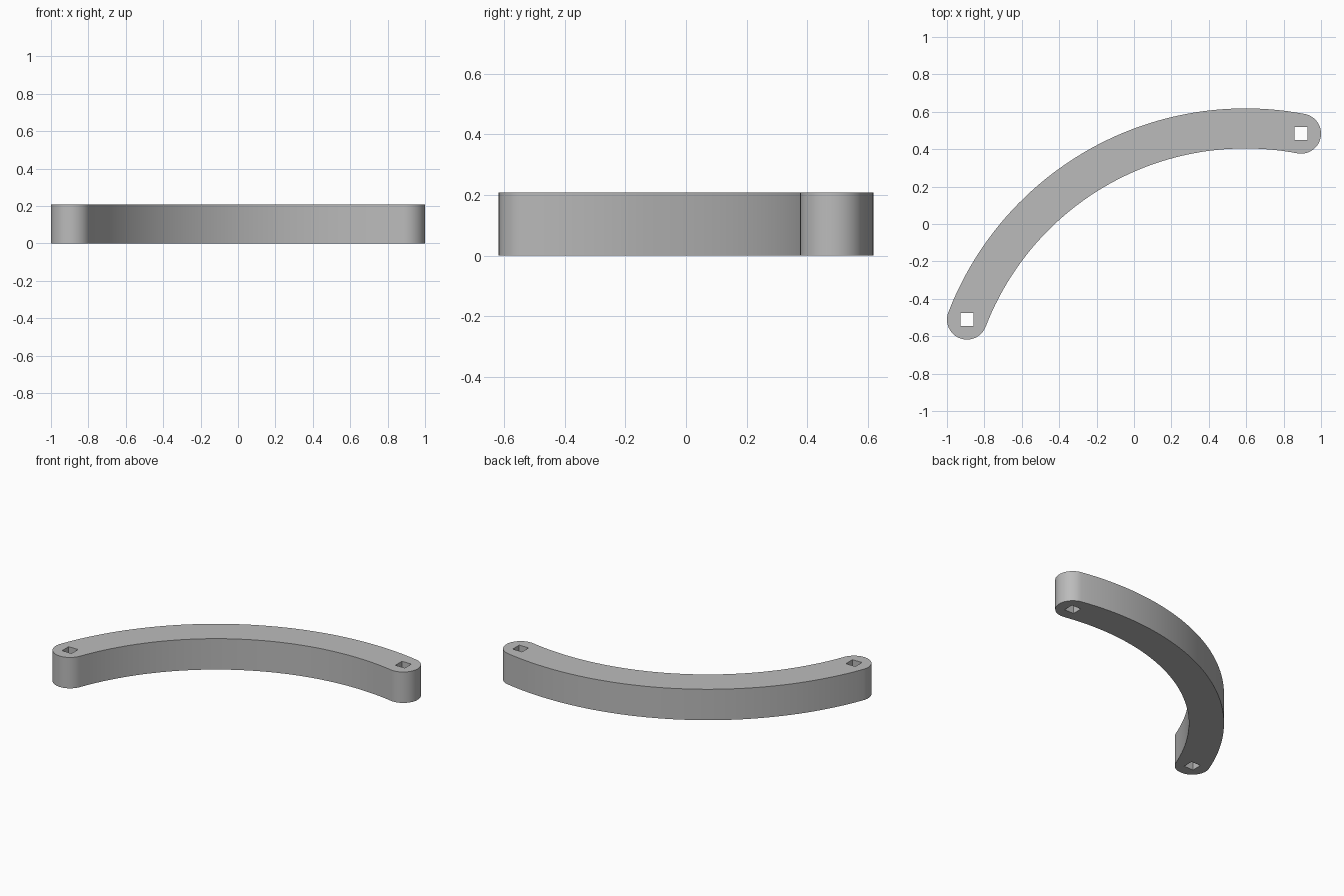
import bpy, bmesh, math
from mathutils import Vector

if "Cube" in bpy.data.objects:
    bpy.data.objects.remove(bpy.data.objects["Cube"])

HEIGHT, HALF_WIDTH, HOLE = 0.208, 0.107, 0.07
left_end = Vector((0.893, 0.486))
right_end = Vector((-0.893, -0.508))

# Arc through both pivot centres
chord = left_end - right_end
across = Vector((chord.y, -chord.x)).normalized()
centre = (left_end + right_end) / 2 + across * 1.225
radius = (left_end - centre).length
a0 = math.atan2(*(right_end - centre).yx)
a1 = math.atan2(*(left_end - centre).yx)


def arc(c, r, start, end, steps):
    angles = [start + (end - start) * i / steps for i in range(steps + 1)]
    return [c + Vector((math.cos(a), math.sin(a))) * r for a in angles]


def square(c, size):
    return arc(c, size / math.sqrt(2), math.pi / 4, math.pi * 7 / 4, 3)


# Outline: outer arc, rounded end, inner arc, rounded end
outline = arc(centre, radius + HALF_WIDTH, a0, a1, 48)
outline += arc(left_end, HALF_WIDTH, a1, a1 - math.pi, 24)[1:]
outline += arc(centre, radius - HALF_WIDTH, a1, a0, 48)[1:]
outline += arc(right_end, HALF_WIDTH, a0 + math.pi, a0, 24)[1:-1]

# Fill the outline around the two square holes, then extrude upwards
bm = bmesh.new()
edges = []
for loop in (outline, square(left_end, HOLE), square(right_end, HOLE)):
    verts = [bm.verts.new((p.x, p.y, 0)) for p in loop]
    edges += [bm.edges.new((v, verts[i - 1])) for i, v in enumerate(verts)]
bmesh.ops.triangle_fill(bm, use_beauty=True, edges=edges, normal=(0, 0, 1))
top = bmesh.ops.extrude_face_region(bm, geom=bm.faces[:], use_keep_orig=True)
bmesh.ops.translate(bm, vec=(0, 0, HEIGHT),
                    verts=[g for g in top["geom"] if isinstance(g, bmesh.types.BMVert)])
bmesh.ops.recalc_face_normals(bm, faces=bm.faces[:])

# Centre the footprint
for axis in range(2):
    values = [v.co[axis] for v in bm.verts]
    middle = (min(values) + max(values)) / 2
    for v in bm.verts:
        v.co[axis] -= middle

mesh = bpy.data.meshes.new("curved_link")
bm.to_mesh(mesh)
bm.free()
link = bpy.data.objects.new("curved_link", mesh)
bpy.context.collection.objects.link(link)

# Plain grey
grey = bpy.data.materials.new("grey")
grey.use_nodes = True
colour = (0.5, 0.5, 0.5, 1)
grey.diffuse_color = colour
grey.node_tree.nodes["Principled BSDF"].inputs["Base Color"].default_value = colour
mesh.materials.append(grey)

bpy.context.view_layer.objects.active = link
link.select_set(True)
bpy.ops.object.shade_smooth_by_angle(angle=math.radians(30))
